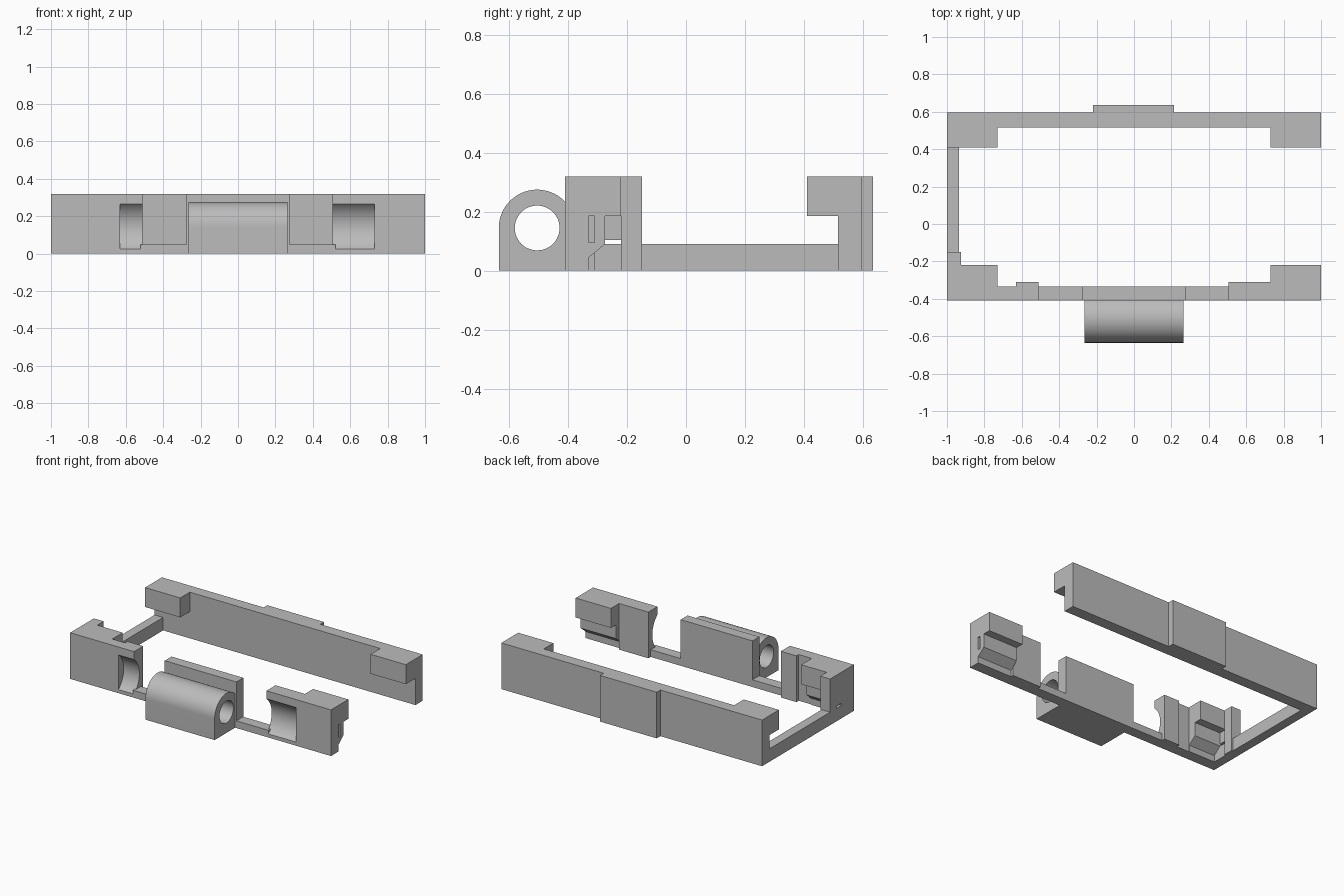
import bpy, bmesh, math

cube = bpy.data.objects.get("Cube")
if cube:
    bpy.data.objects.remove(cube, do_unlink=True)

GREY = (0.5, 0.5, 0.5, 1)
mat = bpy.data.materials.new("plain_grey")
mat.use_nodes = True
mat.diffuse_color = GREY
mat.node_tree.nodes["Principled BSDF"].inputs["Base Color"].default_value = GREY


def extrude_x(name, profile, x0, x1):
    """Solid with a (y, z) profile running from x0 to x1."""
    bm = bmesh.new()
    face = bm.faces.new([bm.verts.new((x0, y, z)) for y, z in profile])
    res = bmesh.ops.extrude_face_region(bm, geom=[face])
    verts = [g for g in res["geom"] if isinstance(g, bmesh.types.BMVert)]
    bmesh.ops.translate(bm, verts=verts, vec=(x1 - x0, 0, 0))
    bmesh.ops.recalc_face_normals(bm, faces=bm.faces)
    mesh = bpy.data.meshes.new(name)
    bm.to_mesh(mesh)
    bm.free()
    mesh.materials.append(mat)
    obj = bpy.data.objects.new(name, mesh)
    bpy.context.collection.objects.link(obj)
    return obj


def box(name, x0, x1, y0, y1, z0, z1):
    return extrude_x(name, [(y0, z0), (y1, z0), (y1, z1), (y0, z1)], x0, x1)


def cut(obj, cutter):
    """Subtract the cutter and drop it."""
    mod = obj.modifiers.new("cut", "BOOLEAN")
    mod.operation = "DIFFERENCE"
    mod.solver = "EXACT"
    mod.object = cutter
    bpy.context.view_layer.update()
    deps = bpy.context.evaluated_depsgraph_get()
    mesh = bpy.data.meshes.new_from_object(obj.evaluated_get(deps))
    obj.modifiers.clear()
    obj.data = mesh
    bpy.data.objects.remove(cutter, do_unlink=True)


def smooth(obj):
    bpy.ops.object.select_all(action="DESELECT")
    obj.select_set(True)
    bpy.context.view_layer.objects.active = obj
    bpy.ops.object.shade_smooth_by_angle(angle=math.radians(30))


def arc(radius, a0, a1, n):
    """Points around the hinge axis, angles in degrees from +y."""
    angles = [math.radians(a0 + (a1 - a0) * i / n) for i in range(n + 1)]
    return [(AXIS_Y + radius * math.cos(a), AXIS_Z + radius * math.sin(a)) for a in angles]


TOP = 0.32
FRONT, INNER = -0.41, -0.335
AXIS_Y, AXIS_Z = -0.505, 0.145

# Back wall with centre pad and two overhanging corner hooks
box("back_wall", -1, 1, 0.515, 0.595, 0, TOP)
box("back_pad", -0.22, 0.215, 0.59, 0.635, 0, TOP)
for side, x0, x1 in (("right", -1, -0.73), ("left", 0.73, 1)):
    box(side + "_back_hook", x0, x1, 0.41, 0.52, 0.185, TOP)

# Side rail and its upright post
box("side_rail", -1, -0.935, -0.34, 0.52, 0, 0.09)
box("rail_post", -1, -0.925, -0.22, -0.15, 0, TOP)
box("end_rib", -1, -0.935, -0.3, -0.215, 0.105, TOP)

# Front sill and centre plate
box("front_sill", -0.52, 0.52, FRONT, INNER, 0, 0.05)
box("centre_plate", -0.275, 0.275, FRONT, INNER, 0, TOP)

# Front end blocks: hook above, latch ramp below
hook = [(FRONT, 0), (-0.33, 0), (-0.33, 0.045), (-0.275, 0.09), (-0.275, 0.185),
        (-0.22, 0.185), (-0.22, TOP), (FRONT, TOP)]
for side, x0, x1 in (("right", -1, -0.73), ("left", 0.73, 1)):
    block = extrude_x(side + "_front_block", hook, x0, x1)
    if side == "left":
        cut(block, box("slot_cutter", 0.97, 1.1, -0.33, -0.31, 0.095, 0.185))
box("right_front_web", -0.74, -0.63, FRONT, INNER, 0, TOP)

# Concave pockets beside the hinge openings
pocket = ([(FRONT, 0)] + arc(0.153, -51.6, 51.6, 24)
          + [(FRONT, TOP), (-0.31, TOP), (-0.31, 0)])
for side, x0, x1 in (("right", -0.63, -0.51), ("left", 0.505, 0.73)):
    smooth(extrude_x(side + "_pocket", pocket, x0, x1))

# Hinge barrel with a through hole
barrel = extrude_x("hinge_barrel", [(-0.635, 0), (-0.4, 0)] + [(-0.4, 0.22)]
                   + arc(0.13, 43, 180, 32), -0.265, 0.265)
cut(barrel, extrude_x("hole_cutter", arc(0.076, 0, 352.5, 47), -0.4, 0.4))
smooth(barrel)
